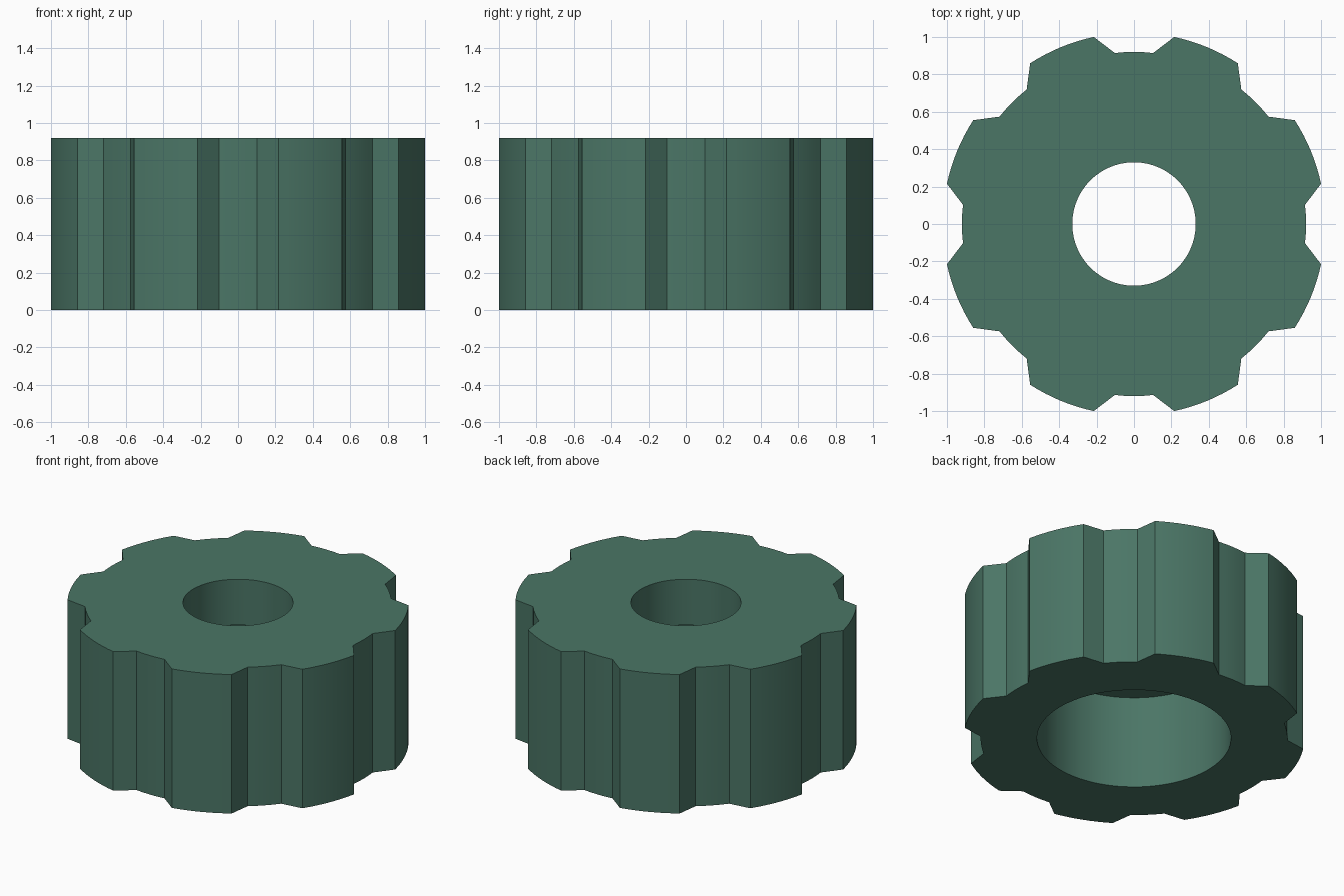
import bpy, bmesh, math

if "Cube" in bpy.data.objects:
    bpy.data.objects.remove(bpy.data.objects["Cube"])

TEETH = 8
HEIGHT = 0.92
R_TIP, R_ROOT = 1.023, 0.92        # lobe and groove radii
R_BORE, R_RECESS = 0.33, 0.582     # top bore and wider bottom recess
RECESS_DEPTH = 0.617
ROOT_HALF, TIP_START = 6.4, 12.15  # degrees from groove centre


def span(a, b, n):
    return [a + (b - a) * i / n for i in range(n + 1)]


# Outline of one pitch: groove arc, then lobe arc, as (angle, radius)
pitch = 360 / TEETH
outline = []
for k in range(TEETH):
    a0 = 90 + k * pitch
    outline += [(a0 + a, R_ROOT) for a in span(-ROOT_HALF, ROOT_HALF, 4)]
    outline += [(a0 + a, R_TIP) for a in span(TIP_START, pitch - TIP_START, 8)]

# Sweep a closed cross-section around the axis, following the outline outside
bm = bmesh.new()
sections = []
for angle, r_out in outline:
    c, s = math.cos(math.radians(angle)), math.sin(math.radians(angle))
    section = [(r_out, 0), (r_out, HEIGHT), (R_BORE, HEIGHT),
               (R_BORE, RECESS_DEPTH), (R_RECESS, RECESS_DEPTH), (R_RECESS, 0)]
    sections.append([bm.verts.new((r * c, r * s, z)) for r, z in section])

for i, a in enumerate(sections):
    b = sections[(i + 1) % len(sections)]
    for j in range(6):
        k = (j + 1) % 6
        bm.faces.new((a[j], b[j], b[k], a[k]))
bmesh.ops.recalc_face_normals(bm, faces=bm.faces)

mesh = bpy.data.meshes.new("fluted_knob")
bm.to_mesh(mesh)
bm.free()
knob = bpy.data.objects.new("fluted_knob", mesh)
bpy.context.collection.objects.link(knob)

green = bpy.data.materials.new("muted green")
green.diffuse_color = (0.07, 0.18, 0.133, 1)
green.use_nodes = True
green.node_tree.nodes["Principled BSDF"].inputs["Base Color"].default_value = green.diffuse_color
mesh.materials.append(green)

# Smooth arcs, crisp edges
bpy.context.view_layer.objects.active = knob
knob.select_set(True)
bpy.ops.object.shade_smooth_by_angle(angle=math.radians(20))
